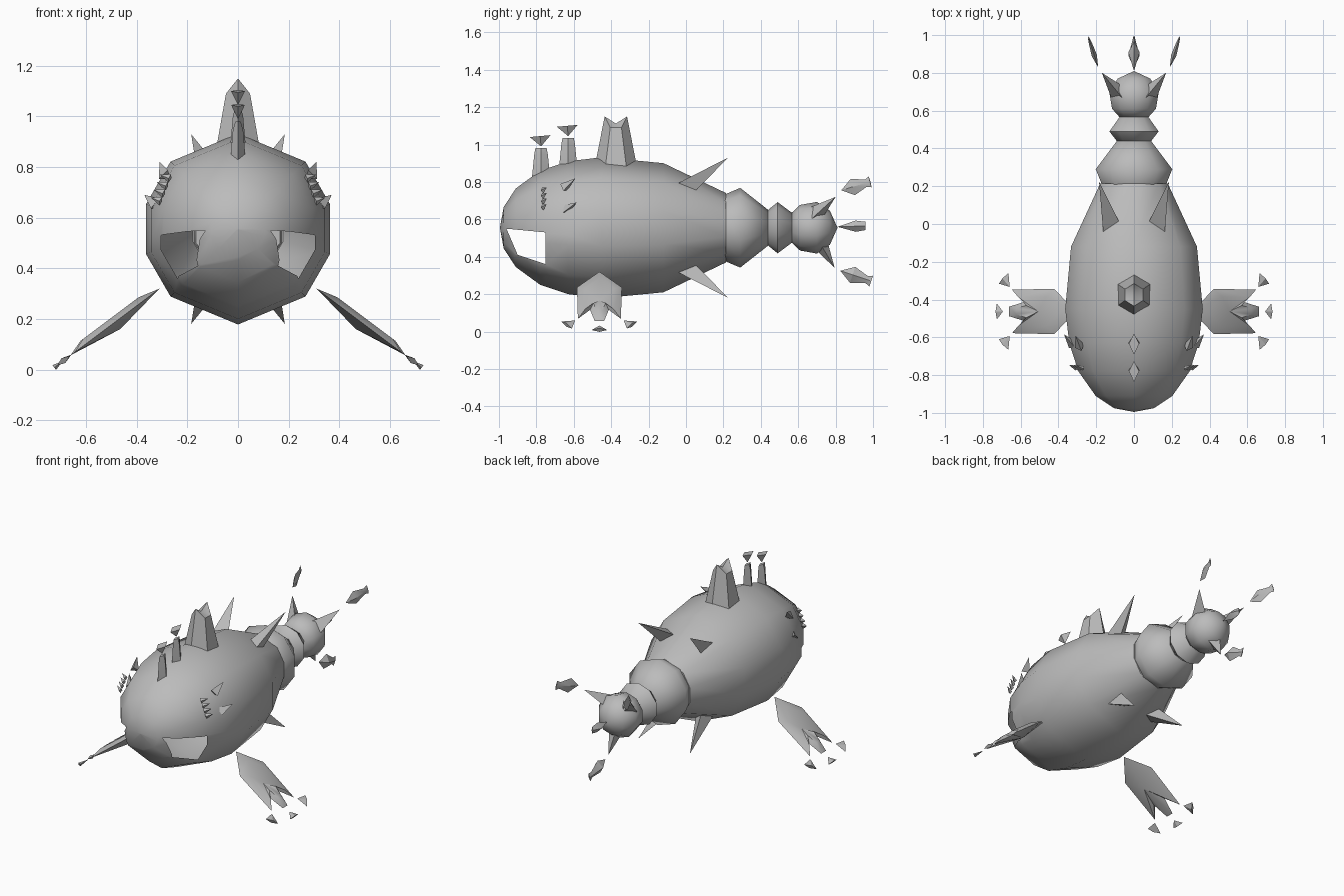
import bpy, bmesh, math
from mathutils import Vector, Matrix

if "Cube" in bpy.data.objects:
    bpy.data.objects.remove(bpy.data.objects["Cube"], do_unlink=True)

grey = bpy.data.materials.new("plain_grey")
grey.use_nodes = True
grey.diffuse_color = (0.5, 0.5, 0.5, 1)
grey.node_tree.nodes["Principled BSDF"].inputs["Base Color"].default_value = (0.5, 0.5, 0.5, 1)


def finish(name, bm, angle=50, weld=True):
    if weld:
        bmesh.ops.remove_doubles(bm, verts=bm.verts, dist=0.0005)
    bmesh.ops.recalc_face_normals(bm, faces=bm.faces)
    mesh = bpy.data.meshes.new(name)
    bm.to_mesh(mesh)
    bm.free()
    mesh.materials.append(grey)
    ob = bpy.data.objects.new(name, mesh)
    bpy.context.collection.objects.link(ob)
    bpy.ops.object.select_all(action='DESELECT')
    ob.select_set(True)
    bpy.context.view_layer.objects.active = ob
    bpy.ops.object.shade_smooth_by_angle(angle=math.radians(angle))
    return ob


def loft(start, end, rings, hint=(0, 0, 1), angles=(0, 90, 180, 270)):
    """Rings (fraction, side radius, hint radius) swept from start to end."""
    start, end = Vector(start), Vector(end)
    d = (end - start).normalized()
    w = Vector(hint) - d * d.dot(Vector(hint))
    w.normalize()
    side = w.cross(d)
    bm = bmesh.new()
    loops = []
    for t, rx, ry in rings:
        c = start.lerp(end, t)
        loops.append([bm.verts.new(c + side * rx * math.cos(math.radians(a))
                                   + w * ry * math.sin(math.radians(a))) for a in angles])
    n = len(angles)
    for a, b in zip(loops, loops[1:]):
        for i in range(n):
            bm.faces.new((a[i], a[(i + 1) % n], b[(i + 1) % n], b[i]))
    for loop, ring in ((loops[0], rings[0]), (loops[-1], rings[-1])):
        if ring[1] > 0:
            bm.faces.new(loop)
    return bm


def even(n, offset=0):
    return [offset + 360 * i / n for i in range(n)]


def lathe_y(profile, angles):
    y0, y1 = profile[0][0], profile[-1][0]
    rings = [((y - y0) / (y1 - y0), r, r) for y, r in profile]
    return loft((0, y0, 0.555), (0, y1, 0.555), rings, angles=angles)


def spike(name, base, tip, rx, ry, hint=(0, 0, 1), n=4):
    return finish(name, loft(base, tip, [(0, rx, ry), (1, 0, 0)], hint, even(n, 90)), 30)


# Body, with an open mouth patch on each cheek
ten = (-90, -45, -15, 15, 45, 90, 135, 165, 195, 225)
body = lathe_y([(-0.995, 0), (-0.975, 0.11), (-0.91, 0.21), (-0.78, 0.305), (-0.63, 0.355),
                (-0.45, 0.377), (-0.12, 0.345), (0.215, 0.185)], ten)
bmesh.ops.remove_doubles(body, verts=body.verts, dist=0.0005)
outline = [Vector(p) for p in ((0, -0.96, 0.55), (0, -0.75, 0.53), (0, -0.75, 0.36), (0, -0.90, 0.41))]
inside = [f for f in body.faces if f.calc_center_median().y < -0.6]
for i, p in enumerate(outline):
    edge = outline[(i + 1) % 4] - p
    normal = Vector((0, -edge.z, edge.y))
    geom = set(inside) | {e for f in inside for e in f.edges} | {v for f in inside for v in f.verts}
    cut = bmesh.ops.bisect_plane(body, geom=list(geom), plane_co=p, plane_no=normal, dist=1e-5)
    inside = [f for f in cut["geom"] if isinstance(f, bmesh.types.BMFace)
              and (f.calc_center_median() - p).dot(normal) < 0]
bmesh.ops.delete(body, geom=inside, context='FACES')
finish("body", body, 60, weld=False)

# Tail segments and tail ball
finish("tail_base", lathe_y([(0.2, 0.175), (0.29, 0.213), (0.44, 0.095)], even(10, 90)), 60)
finish("tail_joint", lathe_y([(0.42, 0.08), (0.49, 0.137), (0.58, 0.07)], even(10, 90)), 60)
finish("tail_ball", lathe_y([(0.565, 0.08), (0.61, 0.122), (0.70, 0.138), (0.77, 0.09), (0.81, 0)],
                            even(10, 90)), 60)

# Large notched back horn
horn = loft((0, -0.375, 0.87), (0, -0.375, 1.12), [(0, 0.1, 0.115), (1, 0.055, 0.06)],
            (0, 1, 0), even(6, 90))
cap = max(horn.faces, key=lambda f: f.calc_center_median().z)
for v in cap.verts:
    v.co.z = 1.15 if abs(v.co.x) < 0.01 else 1.09
bmesh.ops.poke(horn, faces=[cap])
finish("back_horn", horn, 30)

# Two small brow posts with floating inverted tips
for name, y, z in (("front", -0.775, 0.84), ("rear", -0.63, 0.895)):
    finish(name + "_crest_post", loft((0, y, z - 0.03), (0, y, z + 0.14),
           [(0, 0.032, 0.05), (0.82, 0.02, 0.036), (1, 0.01, 0.03)], (0, 1, 0)), 30)
    spike(name + "_crest_tip", (0, y - 0.005, z + 0.205), (0, y, z + 0.15), 0.027, 0.056, (0, 1, 0))

# Fin in its own frame: u outwards and down, v along the body, w up from the surface
half = [(0.14, 0.12), (0.42, 0.115), (0.34, 0.05), (0.44, 0.025)]
fin_outline = [(0, 0)] + half + [(u, -v) for u, v in reversed(half)]


def fin_point(s, u, v, w=0):
    return Vector((s * (0.31 + 0.8 * u + 0.6 * w), -0.463 + v, 0.32 - 0.6 * u + 0.8 * w))


for s, label in ((1, "left_"), (-1, "right_")):
    # Webbed fin with a scooped upper face
    bm = bmesh.new()
    rim = [bm.verts.new(fin_point(s, u, v)) for u, v in fin_outline]
    ridge = [bm.verts.new(fin_point(s, 0.25 + (u - 0.25) * 0.65, v * 0.65, 0.022)) for u, v in fin_outline]
    scoop = bm.verts.new(fin_point(s, 0.25, 0, -0.005))
    belly = bm.verts.new(fin_point(s, 0.22, 0, -0.035))
    for i in range(len(rim)):
        j = (i + 1) % len(rim)
        bm.faces.new((rim[i], rim[j], ridge[j], ridge[i]))
        bm.faces.new((ridge[i], ridge[j], scoop))
        bm.faces.new((rim[j], rim[i], belly))
    finish(label + "fin", bm, 50)
    for k, part in ((-1, "front_"), (0, "middle_"), (1, "rear_")):
        far = 0.045 * (1 - abs(k))
        a = fin_point(s, 0.435 + far, 0.13 * k)
        b = fin_point(s, 0.475 + far, 0.175 * k)
        hint = fin_point(s, -0.6 * k, 1) - fin_point(s, 0, 0)
        spike(label + part + "claw", b, a, 0.012, 0.042, hint)

    # Rear body spines, above and below
    for up, part in ((1, "upper_"), (-1, "lower_")):
        spike(label + part + "spine", (s * 0.12, -0.02, 0.555 + up * 0.205),
              (s * 0.185, 0.225, 0.555 + up * 0.375), 0.06, 0.06, (s, 0, up), 3)

    # Eye: two swept lashes and a jagged front rim
    spike(label + "upper_lash", (s * 0.285, -0.655, 0.765), (s * 0.31, -0.59, 0.82), 0.03, 0.03, n=3)
    spike(label + "lower_lash", (s * 0.32, -0.645, 0.65), (s * 0.37, -0.585, 0.69), 0.03, 0.03, n=3)
    for i in range(4):
        spike(label + "eye_tooth_%d" % (i + 1), (s * (0.305 - 0.012 * i), -0.765, 0.665 + 0.03 * i),
              (s * (0.345 - 0.012 * i), -0.745, 0.68 + 0.03 * i), 0.012, 0.018)

    # Upper tail thorns and their floating shards
    spike(label + "tail_thorn", (s * 0.08, 0.69, 0.625), (s * 0.17, 0.8, 0.72), 0.05, 0.05, n=3)
    finish(label + "tail_shard", loft((s * 0.19, 0.83, 0.755), (s * 0.24, 0.985, 0.8),
           [(0, 0, 0), (0.4, 0.014, 0.045), (0.85, 0.008, 0.02), (1, 0.004, 0.03)]), 30)

# Lower tail thorn, lower shard and end shard
spike("lower_tail_thorn", (0, 0.715, 0.475), (0, 0.795, 0.34), 0.05, 0.05, (1, 0, 0), 3)
finish("lower_tail_shard", loft((0, 0.825, 0.325), (0, 0.99, 0.27),
       [(0, 0, 0), (0.4, 0.03, 0.045), (0.85, 0.01, 0.02), (1, 0.004, 0.03)]), 30)
finish("end_tail_shard", loft((0, 0.81, 0.56), (0, 0.96, 0.565),
       [(0, 0, 0), (0.65, 0.03, 0.03), (1, 0.004, 0.022)]), 30)
